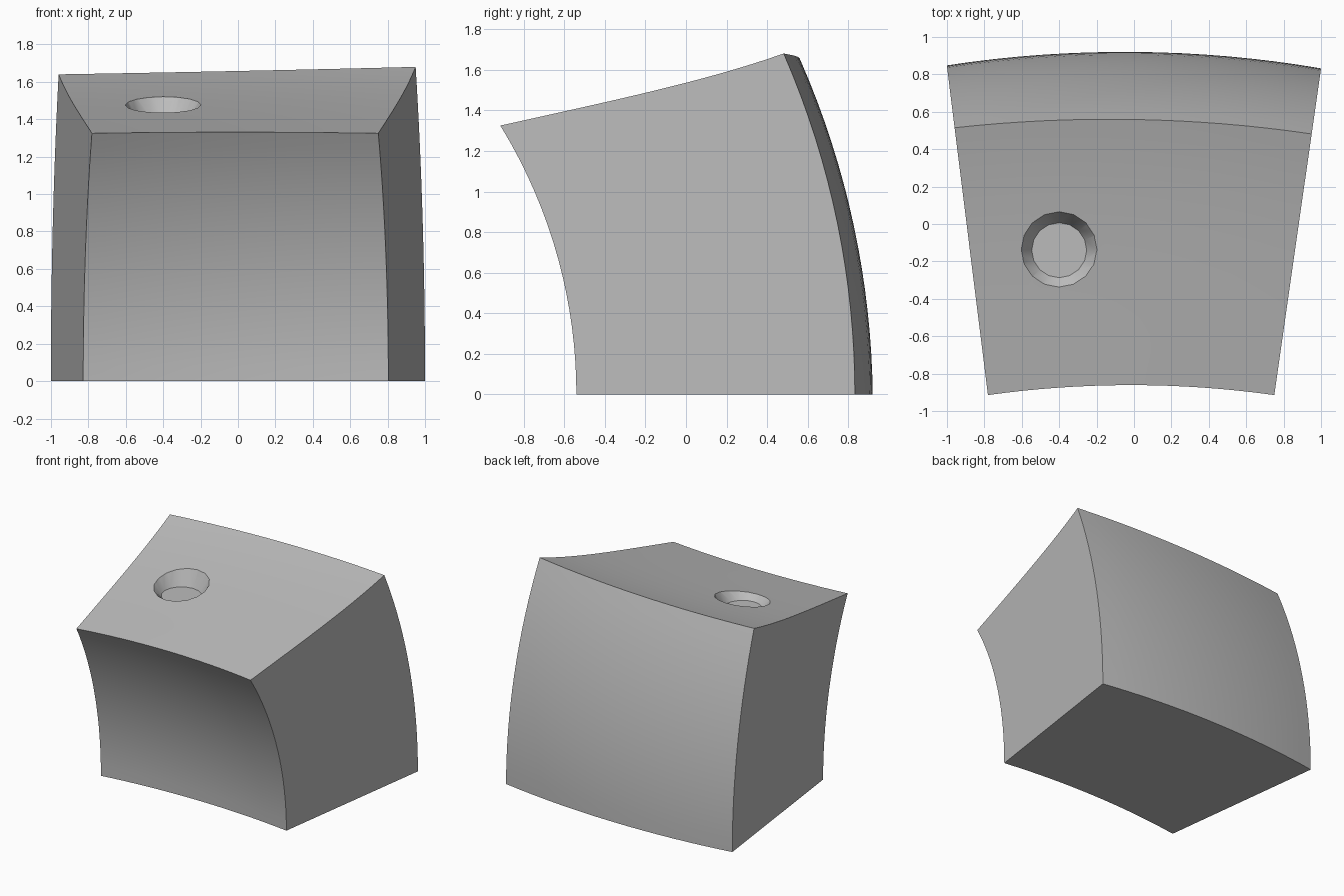
import bpy, bmesh, math

if "Cube" in bpy.data.objects:
    bpy.data.objects.remove(bpy.data.objects["Cube"])

grey = bpy.data.materials.new("plain_grey")
grey.use_nodes = True
grey.diffuse_color = (0.5, 0.5, 0.5, 1)
grey.node_tree.nodes["Principled BSDF"].inputs["Base Color"].default_value = (0.5, 0.5, 0.5, 1)


def arc_drop(radius, z):
    """How far a vertical circular arc leans forward at height z."""
    return radius - math.sqrt(radius ** 2 - z ** 2)


def top_height(u, v):
    """Sloping top that sweeps up towards the back."""
    inner = 1.325 + 0.006 * (1 - u * u)
    rise = 0.327 + 0.02 * u + 0.008 * u * u
    return inner + rise * (0.87 * v + 0.13 * v ** 4)


def block_point(u, v, w):
    """u: side to side (-1..1), v: front to back (0..1), w: base to top (0..1)."""
    bulge = 1 - u * u
    front = -0.54 + 0.057 * bulge - arc_drop(2.53, w * top_height(u, 0))
    back = 0.84 - 0.008 * u + (0.08 - 0.02 * w) * bulge - arc_drop(4.2, w * top_height(u, 1))
    y = front + (back - front) * v
    left, right = -0.895 - 0.1246 * y, 0.881 + 0.143 * y
    x = left + (right - left) * (u + 1) / 2
    return x, y, w * top_height(u, v)


def make_object(name, bm):
    bmesh.ops.recalc_face_normals(bm, faces=bm.faces)
    mesh = bpy.data.meshes.new(name)
    bm.to_mesh(mesh)
    bm.free()
    obj = bpy.data.objects.new(name, mesh)
    bpy.context.collection.objects.link(obj)
    mesh.materials.append(grey)
    return obj


def add_patch(bm, func, n=16):
    grid = [[bm.verts.new(func(i / n, j / n)) for j in range(n + 1)] for i in range(n + 1)]
    for i in range(n):
        for j in range(n):
            bm.faces.new((grid[i][j], grid[i + 1][j], grid[i + 1][j + 1], grid[i][j + 1]))


# Curved wedge block: six patches welded together
bm = bmesh.new()
for end in (0, 1):
    add_patch(bm, lambda a, b: block_point(2 * a - 1, end, b))
    add_patch(bm, lambda a, b: block_point(2 * a - 1, b, end))
    add_patch(bm, lambda a, b: block_point(2 * end - 1, a, b))
bmesh.ops.remove_doubles(bm, verts=bm.verts, dist=0.0005)
block = make_object("curved_block", bm)

# Tapered flat-bottomed socket cutter
bm = bmesh.new()
SIDES = 16
rings = []
for radius, base, slope in ((0.147, 1.395, 0), (0.22, 1.502, 0.222), (0.22, 1.9, 0)):
    ring = []
    for k in range(SIDES):
        a = math.tau * k / SIDES
        dy = radius * math.sin(a)
        ring.append(bm.verts.new((-0.4 + radius * math.cos(a), -0.14 + dy, base + slope * dy)))
    rings.append(ring)
for low, high in zip(rings, rings[1:]):
    for k in range(SIDES):
        m = (k + 1) % SIDES
        bm.faces.new((low[k], low[m], high[m], high[k]))
bm.faces.new(rings[0])
bm.faces.new(rings[-1])
cutter = make_object("socket_cutter", bm)

# Cut the socket, then discard the cutter
cut = block.modifiers.new("socket", 'BOOLEAN')
cut.operation = 'DIFFERENCE'
cut.solver = 'EXACT'
cut.object = cutter
bpy.ops.object.select_all(action='DESELECT')
block.select_set(True)
bpy.context.view_layer.objects.active = block
bpy.ops.object.modifier_apply(modifier=cut.name)
bpy.data.objects.remove(cutter)
bpy.ops.object.shade_smooth_by_angle(angle=math.radians(30))
